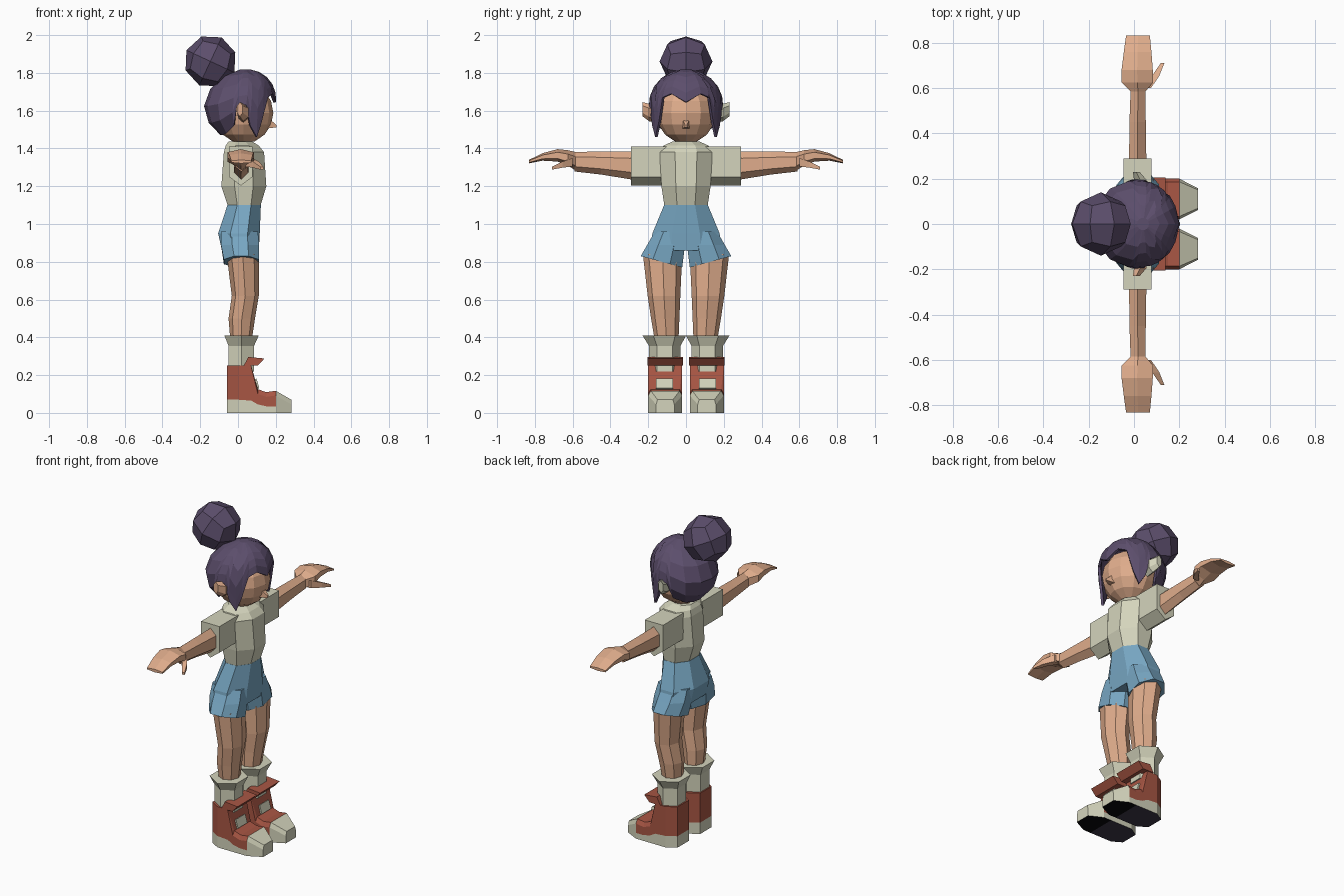
import bpy, bmesh, math
from mathutils import Vector, Matrix

if "Cube" in bpy.data.objects:
    bpy.data.objects.remove(bpy.data.objects["Cube"])


def material(name, r, g, b):
    lin = lambda c: ((c / 255 + 0.055) / 1.055) ** 2.4 if c > 10 else c / 255 / 12.92
    m = bpy.data.materials.new(name)
    m.diffuse_color = (lin(r), lin(g), lin(b), 1)
    m.use_nodes = True
    m.node_tree.nodes["Principled BSDF"].inputs["Base Color"].default_value = m.diffuse_color
    return m


SKIN = material("skin", 224, 173, 140)
CREAM = material("cream", 212, 212, 188)
BLUE = material("denim_blue", 119, 166, 194)
HAIR = material("dark_purple", 92, 78, 108)
RED = material("boot_red", 168, 86, 68)
SOLE = material("sole_dark", 60, 55, 72)
BLACK = material("black", 8, 8, 10)


def finish(bm, name, *mats):
    bmesh.ops.recalc_face_normals(bm, faces=bm.faces)
    me = bpy.data.meshes.new(name)
    bm.to_mesh(me)
    bm.free()
    ob = bpy.data.objects.new(name, me)
    bpy.context.collection.objects.link(ob)
    for m in mats:
        me.materials.append(m)
    return ob


def skin_rings(rings, side=1, caps=True):
    """Join closed rings of points into one tube, mirrored in y when side is -1."""
    bm = bmesh.new()
    vs = [[bm.verts.new((p[0], p[1] * side, p[2])) for p in r] for r in rings]
    n = len(vs[0])
    for a, b in zip(vs, vs[1:]):
        for i in range(n):
            bm.faces.new((a[i], a[(i + 1) % n], b[(i + 1) % n], b[i]))
    if caps:
        bm.faces.new(vs[0])
        bm.faces.new(vs[-1])
    return bm


def loft(name, mat, axis, stations, n=8, phase=0.5, side=1):
    """Stations: (position, a0, a1, b0, b1) polygons fitted to a box across an axis."""
    rings = []
    for t, a0, a1, b0, b1 in stations:
        ring = []
        for i in range(n):
            ang = (i + phase) * math.tau / n
            k = 1 / math.cos(math.pi / n) if phase else 1
            p = [(a0 + a1) / 2 + (a1 - a0) / 2 * k * math.cos(ang),
                 (b0 + b1) / 2 + (b1 - b0) / 2 * k * math.sin(ang)]
            p.insert(axis, t)
            ring.append(p)
        rings.append(ring)
    return finish(skin_rings(rings, side), name, mat)


# Head, nose and neck
bm = bmesh.new()
bmesh.ops.create_uvsphere(bm, u_segments=12, v_segments=8, radius=1)
bm.transform(Matrix.Translation((0.03, 0, 1.588)) @ Matrix.Diagonal((0.157, 0.157, 0.162, 1)))
finish(bm, "head", SKIN)
loft("nose", SKIN, 0, [(0.15, -0.022, 0.022, 1.505, 1.57), (0.203, -0.006, 0.006, 1.512, 1.525)], n=4)
loft("neck", SKIN, 2, [(1.36, -0.03, 0.06, -0.045, 0.045), (1.5, -0.03, 0.06, -0.045, 0.045)])

# Hair cap: columns (angle from front, lower edge height, least radius factor)
half = [(0, 1.645, 0), (25, 1.69, 0), (40, 1.67, 0), (50, 1.54, 0.95), (60, 1.46, 0.95),
        (72, 1.52, 0.95), (80, 1.63, 0), (95, 1.62, 0), (102, 1.52, 0), (128, 1.48, 0),
        (155, 1.47, 0), (180, 1.47, 0)]
cols = half + [(-a, z, k) for a, z, k in half[-2:0:-1]]
rings = []
for step in range(6):
    ring = []
    for a, zb, k in cols:
        low = math.asin((zb - 1.63) / 0.19)
        phi = math.radians(82) * (1 - step / 5) + low * step / 5
        r = max(math.cos(phi), k if phi < 0 else 0)
        a = math.radians(a)
        ring.append((0.01 + 0.03 * max(0, math.sin(phi)) + 0.19 * r * math.cos(a),
                     0.198 * r * math.sin(a), 1.63 + 0.19 * math.sin(phi)))
    rings.append(ring)
bm = skin_rings(rings, caps=False)
bm.verts.ensure_lookup_table()
bm.faces.new(bm.verts[:len(cols)])
hair = finish(bm, "hair", HAIR)
solid = hair.modifiers.new("thickness", 'SOLIDIFY')
solid.thickness, solid.offset = 0.015, -1

# Hair bun
bm = bmesh.new()
bmesh.ops.create_cube(bm, size=2)
bmesh.ops.subdivide_edges(bm, edges=bm.edges[:], cuts=1, use_grid_fill=True)
for v in bm.verts:
    v.co = v.co.normalized() * 0.14
bm.transform(Matrix.Translation((-0.146, 0, 1.861)) @ Matrix.Rotation(math.radians(25), 4, 'Y'))
finish(bm, "hair_bun", HAIR)

# Shirt and shorts bodies
loft("shirt", CREAM, 2, [(1.1, -0.055, 0.12, -0.115, 0.115), (1.2, -0.088, 0.15, -0.13, 0.13),
                         (1.38, -0.075, 0.138, -0.14, 0.14), (1.415, -0.065, 0.11, -0.12, 0.12),
                         (1.437, -0.05, 0.075, -0.07, 0.07)])
loft("shorts", BLUE, 2, [(0.86, -0.085, 0.11, -0.19, 0.19), (0.95, -0.105, 0.115, -0.178, 0.178),
                         (1.1, -0.056, 0.121, -0.116, 0.116)])

for side, tag in ((1, "left"), (-1, "right")):
    # Ear
    loft("ear_" + tag, CREAM if side > 0 else SKIN, 1,
         [(0.13, 0.005, 0.05, 1.54, 1.61), (0.195, 0.0, 0.055, 1.55, 1.63),
          (0.23, -0.005, 0.025, 1.575, 1.64)], n=6, side=side)

    # Sleeve with a pointed underside
    pent = [(-0.047, 1.41), (0.077, 1.41), (0.077, 1.25), (0.015, 1.203), (-0.047, 1.25)]
    finish(skin_rings([[(x, y, z) for x, z in pent] for y in (0.09, 0.29)], side),
           "sleeve_" + tag, CREAM)

    # Arm, hand and thumb
    loft("arm_" + tag, SKIN, 1,
         [(0.25, -0.022, 0.055, 1.24, 1.375), (0.45, -0.02, 0.052, 1.27, 1.375),
          (0.59, -0.015, 0.05, 1.285, 1.375)], n=6, side=side)
    loft("hand_" + tag, SKIN, 1,
         [(0.585, -0.015, 0.05, 1.29, 1.375), (0.625, -0.055, 0.085, 1.315, 1.385),
          (0.68, -0.055, 0.083, 1.335, 1.392), (0.76, -0.045, 0.077, 1.338, 1.372),
          (0.832, -0.035, 0.07, 1.322, 1.338)], n=6, side=side)
    loft("thumb_" + tag, SKIN, 1,
         [(0.6, 0.03, 0.075, 1.305, 1.35), (0.655, 0.08, 0.112, 1.298, 1.33),
          (0.71, 0.118, 0.134, 1.288, 1.303)], n=4, side=side)

    # Shorts leg with a slanted hem
    ob = loft("shorts_leg_" + tag, BLUE, 2,
              [(0.79, -0.075, 0.11, 0.02, 0.24), (0.89, -0.09, 0.112, 0.005, 0.205),
               (0.96, -0.09, 0.105, 0.005, 0.165)], side=side)
    for v in ob.data.vertices:
        if v.co.z < 0.8:
            v.co.z = 0.77 + 0.06 * (abs(v.co.y) - 0.02) / 0.22

    # Leg
    loft("leg_" + tag, SKIN, 2,
         [(0.3, -0.035, 0.065, 0.045, 0.165), (0.38, -0.04, 0.072, 0.04, 0.165),
          (0.5, -0.05, 0.09, 0.035, 0.185), (0.62, -0.033, 0.11, 0.03, 0.203),
          (0.84, -0.06, 0.11, 0.02, 0.228)], n=8, phase=0, side=side)

    # Sock with a flared top
    loft("sock_" + tag, CREAM, 2,
         [(0.22, -0.05, 0.085, 0.04, 0.185), (0.355, -0.05, 0.085, 0.04, 0.185),
          (0.41, -0.072, 0.11, 0.015, 0.215)], n=6, side=side)

    # Boot: stations (x, half width, sole height, top height) along the foot
    rings = []
    for x, h, zs, zt in [(-0.058, 0.055, 0.07, 0.25), (0.0, 0.09, 0.07, 0.25),
                         (0.07, 0.09, 0.065, 0.25), (0.105, 0.09, 0.045, 0.125),
                         (0.15, 0.09, 0.035, 0.11), (0.2, 0.09, 0.035, 0.117),
                         (0.282, 0.048, 0.035, 0.07)]:
        k = 1 if x < 0.1 else 0.85
        zm = zt if x < 0.1 else zt - 0.02
        rings.append([(x, 0.11 - h, 0), (x, 0.11 - h, zs), (x, 0.11 - h, zm - 0.005),
                      (x, 0.11 - h * k, zt), (x, 0.11 + h * k, zt),
                      (x, 0.11 + h, zm - 0.005), (x, 0.11 + h, zs), (x, 0.11 + h, 0)])
    # split the heel cap so that its sole band can be cream
    bm = skin_rings(rings, side)
    heel = [f for f in bm.faces if all(v.co.x < -0.05 for v in f.verts)]
    bmesh.ops.bisect_plane(bm, geom=heel + list({e for f in heel for e in f.edges}) +
                           list({v for f in heel for v in f.verts}),
                           plane_co=(0, 0, 0.07), plane_no=(0, 0, 1))
    bmesh.ops.recalc_face_normals(bm, faces=bm.faces)
    for f in bm.faces:
        c = f.calc_center_median()
        if f.normal.z < -0.9:
            f.material_index = 3 if c.x > 0.14 else 2
        elif c.x > 0.2 or max(v.co.z for v in f.verts) < 0.071:
            f.material_index = 1
    finish(bm, "boot_" + tag, RED, CREAM, SOLE, BLACK)

    # Boot collar flap leaning forward
    flap = [(0.03, 0.25), (0.055, 0.296), (0.14, 0.288), (0.105, 0.25)]
    finish(skin_rings([[(x, y, z) for x, z in flap] for y in (0.015, 0.205)], side),
           "boot_flap_" + tag, RED)

    # Cream lace patch on the instep
    patch = [(0.09, 0.178), (0.098, 0.182), (0.113, 0.131), (0.105, 0.125)]
    finish(skin_rings([[(x, y, z) for x, z in patch] for y in (0.07, 0.16)], side),
           "boot_lace_" + tag, CREAM)
